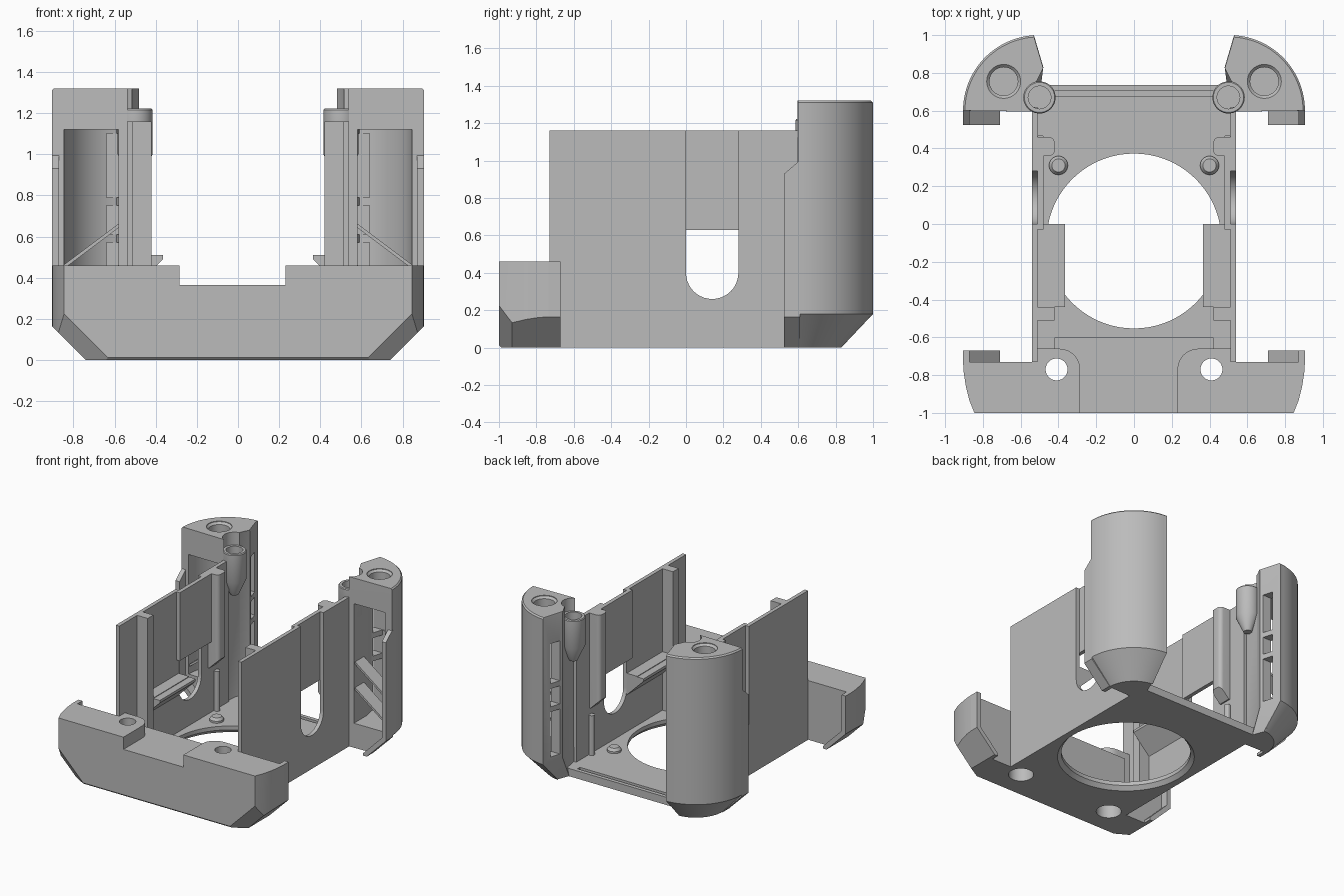
import bpy, bmesh
from math import sin, cos, pi, radians
from mathutils import Vector

if "Cube" in bpy.data.objects:
    bpy.data.objects.remove(bpy.data.objects["Cube"])

grey = bpy.data.materials.new("light_grey_plastic")
grey.use_nodes = True
colour = (0.5, 0.5, 0.5, 1)
grey.diffuse_color = colour
grey.node_tree.nodes["Principled BSDF"].inputs["Base Color"].default_value = colour


def arc(cx, cy, r, a, b, n=16):
    steps = [radians(a + (b - a) * i / n) for i in range(n + 1)]
    return [(cx + r * cos(t), cy + r * sin(t)) for t in steps]


def loft(name, rings):
    """Closed solid through rings of equal length."""
    bm = bmesh.new()
    loops = [[bm.verts.new(p) for p in ring] for ring in rings]
    n = len(loops[0])
    bm.faces.new(loops[0])
    bm.faces.new(loops[-1])
    for low, high in zip(loops, loops[1:]):
        for i in range(n):
            j = (i + 1) % n
            bm.faces.new((low[i], low[j], high[j], high[i]))
    bmesh.ops.recalc_face_normals(bm, faces=bm.faces)
    mesh = bpy.data.meshes.new(name)
    bm.to_mesh(mesh)
    bm.free()
    mesh.materials.append(grey)
    ob = bpy.data.objects.new(name, mesh)
    bpy.context.collection.objects.link(ob)
    return ob


def prism(name, pts, axis, lo, hi):
    place = {"x": lambda a, b, v: (v, a, b),
             "y": lambda a, b, v: (a, v, b),
             "z": lambda a, b, v: (a, b, v)}[axis]
    return loft(name, [[place(a, b, v) for a, b in pts] for v in (lo, hi)])


def box(name, x, y, z):
    return prism(name, [(x[0], y[0]), (x[1], y[0]), (x[1], y[1]), (x[0], y[1])], "z", *z)


def turned(name, x, y, profile, n=40):
    """Round part from (radius, height) pairs."""
    return loft(name, [[(a, b, z) for a, b in arc(x, y, r, 0, 360, n)[:-1]]
                       for r, z in profile])


def cut(ob, *cutters):
    bpy.context.view_layer.objects.active = ob
    for c in cutters:
        m = ob.modifiers.new("cut", "BOOLEAN")
        m.operation = "DIFFERENCE"
        m.solver = "EXACT"
        m.object = c
        bpy.ops.object.modifier_apply(modifier=m.name)
        bpy.data.objects.remove(c)
    return ob


def slice_off(ob, point, normal):
    """Remove everything on the normal side of a plane and cap it."""
    bm = bmesh.new()
    bm.from_mesh(ob.data)
    res = bmesh.ops.bisect_plane(bm, geom=bm.verts[:] + bm.edges[:] + bm.faces[:], dist=1e-5,
                                 plane_co=point, plane_no=Vector(normal).normalized(),
                                 clear_outer=True)
    edges = [e for e in res["geom_cut"] if isinstance(e, bmesh.types.BMEdge)]
    bmesh.ops.holes_fill(bm, edges=edges, sides=0)
    bmesh.ops.recalc_face_normals(bm, faces=bm.faces)
    bm.to_mesh(ob.data)
    bm.free()


def mirror(*obs):
    for ob in obs:
        ob.modifiers.new("mirror", "MIRROR").use_mirror_merge = False


# Base plate with fan opening and rear groove
plate = box("base_plate", (-.54, .54), (-.74, .735), (0, .06))
cut(plate,
    turned("opening", 0, -.09, [(.49, -.03), (.49, 0), (.463, .03), (.463, .2)], 72),
    box("groove", (-.44, .44), (.675, .705), (.03, .2)))

# Front bumper block
half = [(.845, -1), (.873, -.93), (.89, -.86), (.901, -.79), (.905, -.73),
        (.51, -.73), (.51, -.66), (.42, -.66), (.42, -.6)]
bumper = prism("front_bumper", half + [(-x, y) for x, y in reversed(half)], "z", 0, .46)
for s in (1, -1):
    slice_off(bumper, (s * .74, 0, 0), (s, 0, -1))
    slice_off(bumper, (s * .63, -1, .01), (s * .07, -.12, -.07))
slice_off(bumper, (0, -1, .012), (0, -1, -1))
notch = ([(-.285, -1.1), (.23, -1.1)] + arc(.34, -.77, .11, 180, 90, 8)
         + [(.6, -.66), (.6, -.5), (-.6, -.5), (-.6, -.66)] + arc(-.395, -.77, .11, 90, 0, 8))
cut(bumper, prism("notch", notch, "z", .365, .6),
    *[turned("screw_hole", s * .41, -.77, [(.09, -.1), (.09, .2), (.058, .201), (.058, .7)])
      for s in (1, -1)])
# The plate shares the screw holes
cut(plate, *[turned("plate_hole", s * .41, -.77, [(.09, -.1), (.09, .2)]) for s in (1, -1)])


def lip(name, y0, y1, top):
    return prism(name, [(.905, top), (.905, .165), (.74, 0), (.71, 0), (.71, .02),
                        (.87, .18), (.87, top)], "y", y0, y1)


mirror(lip("bumper_lip", -.735, -.67, .46))
pillar_lip = lip("pillar_lip", .525, .61, .995)
slice_off(pillar_lip, (0, .525, .93), (0, -.06, .07))
mirror(pillar_lip)

# Side walls with round-ended slot, inner panel and ribs
wall = box("side_wall", (.51, .54), (-.73, .62), (0, 1.16))
slot = arc(.14, .4, .14, 180, 360, 20) + [(.28, 1.3), (0, 1.3)]
cut(wall, prism("slot", slot, "x", .4, .7))
panel = box("slot_panel", (.48, .511), (-.03, .36), (.63, 1.16))
front_rib = box("front_rib", (.42, .512), (-.51, -.44), (.06, 1.16))
rear_rib = prism("rear_rib", [(.511, .36)] + arc(.45, .39, .03, 270, 180, 5)
                 + arc(.45, .43, .03, 180, 90, 5) + [(.511, .46)], "z", .42, 1.16)
slice_off(rear_rib, (.42, 0, .5), (-1, 0, -1))
ledge = prism("side_ledge", [(.511, .515), (.42, .515), (.42, .51), (.365, .51),
                             (.365, .49), (.511, .345)], "y", -.44, 0)
mirror(wall, panel, front_rib, rear_rib, ledge)

# Small posts and buttons on the plate
mirror(turned("plate_button", .4, .31, [(.05, .05), (.05, .075), (.035, .095)], 24),
       turned("thin_pin", .495, .45, [(.022, .05), (.022, .37)], 12))

# Rear corner pillars


def pillar_ring(r, z):
    t = r / .4
    inner = [(.53, .6 + .4 * t), (.48 + .03 * (1 - t), .6 + .23 * t),
             (.515, .6 + .16 * t), (.535, .595)]
    return [(x, y, z) for x, y in arc(.505, .6, r, 0, 86, 24) + inner]


pillar = loft("corner_pillar", [pillar_ring(r, z) for r, z in
                                ((.23, 0), (.4, .18), (.4, 1.31), (.39, 1.32))])
hollow = [(.58, .5), (.845, .5)] + arc(.5, .6, .345, 0, 75, 20) + [(.56, .84), (.58, .76)]
cut(pillar, prism("hollow", hollow, "z", .19, 1.12),
    turned("boss_seat", .5, .67, [(.084, 1), (.084, 1.5)]),
    turned("bolt_hole", .69, .755, [(.075, 1.16), (.075, 1.3), (.09, 1.315), (.09, 1.4)]),
    *[box("window", (.4, .64), (.855, .935), z) for z in ((.22, .57), (.61, .75), (.79, 1.1))])

# Slanted braces inside the pillars
braces = []
for i, drop in enumerate((0, .2)):
    z = .67 - drop
    braces.append(prism("pillar_brace_%d" % (i + 1),
                        [(.57, z), (.85, z - .21), (.85, z - .23), (.57, z - .02)],
                        "y", .61, .72))

# Screw bosses beside the pillars
boss = turned("screw_boss", .5, .67, [(.03, .88), (.085, 1), (.085, 1.215), (.08, 1.222)])
cut(boss, turned("boss_hole", .5, .67, [(.06, 1.06), (.06, 1.4)]))
mirror(pillar, boss, *braces)

# Smooth the round parts and keep edges crisp
bpy.ops.object.select_all(action="DESELECT")
for ob in (plate, bumper, wall, rear_rib, pillar, boss):
    ob.select_set(True)
bpy.context.view_layer.objects.active = pillar
bpy.ops.object.shade_smooth_by_angle(angle=radians(25))
